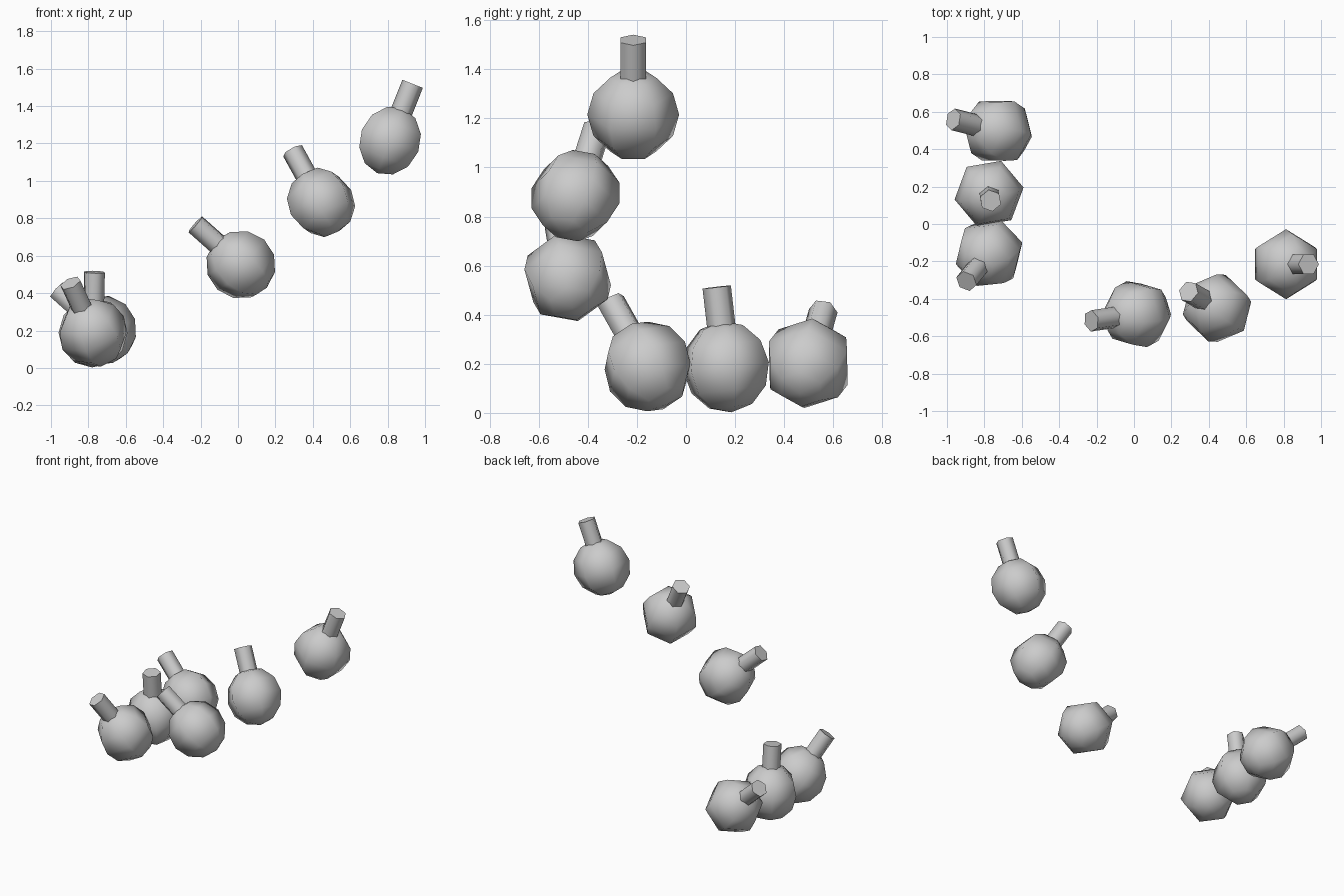
import bpy
from math import radians
from mathutils import Vector, Matrix

if "Cube" in bpy.data.objects:
    bpy.data.objects.remove(bpy.data.objects["Cube"])

BODY_R = 0.187
NECK_R = 0.059
NECK_TOP = 0.327

# centre, neck direction, direction of one corner of the six-sided section
FLASKS = [
    ((-0.775, -0.157, 0.189), (-0.122, -0.150, 0.267), (-0.353, 0.777, 0.52)),
    ((-0.775, 0.163, 0.188), (0.008, -0.038, 0.325), (0.766, 0.643, 0.0)),
    ((-0.727, 0.498, 0.202), (-0.235, 0.060, 0.210), (0.15, 1.0, -0.12)),
    ((0.015, -0.482, 0.552), (-0.237, -0.035, 0.210), (0.05, 0.97, 0.22)),
    ((0.444, -0.450, 0.885), (-0.155, 0.090, 0.281), (1.0, -0.15, 0.60)),
    ((0.813, -0.215, 1.215), (0.119, 0.0, 0.300), (1.0, 0.0, -0.40)),
]


def frame(center, axis, corner):
    z = Vector(axis).normalized()
    y = z.cross(Vector(corner)).normalized()
    x = y.cross(z)
    rot = Matrix((x, y, z)).transposed().to_4x4()
    return Matrix.Translation(center) @ rot


def finish(name, matrix, shift=0.0, turn=0.0):
    obj = bpy.context.object
    obj.name = name
    # smooth sides, sharp cap rims
    bpy.ops.object.shade_smooth_by_angle(angle=radians(66))
    obj.matrix_world = (matrix @ Matrix.Translation((0, 0, shift))
                        @ Matrix.Rotation(turn, 4, 'Z'))


for i, (center, axis, corner) in enumerate(FLASKS, 1):
    m = frame(center, axis, corner)
    # round six-sided body
    bpy.ops.mesh.primitive_uv_sphere_add(segments=6, ring_count=6, radius=BODY_R)
    finish(f"flask_body_{i}", m)
    # straight neck, rooted inside the body (cylinder corners start on y)
    start = 0.10
    bpy.ops.mesh.primitive_cylinder_add(vertices=6, radius=NECK_R,
                                        depth=NECK_TOP - start)
    finish(f"flask_neck_{i}", m, (NECK_TOP + start) / 2, radians(30))
